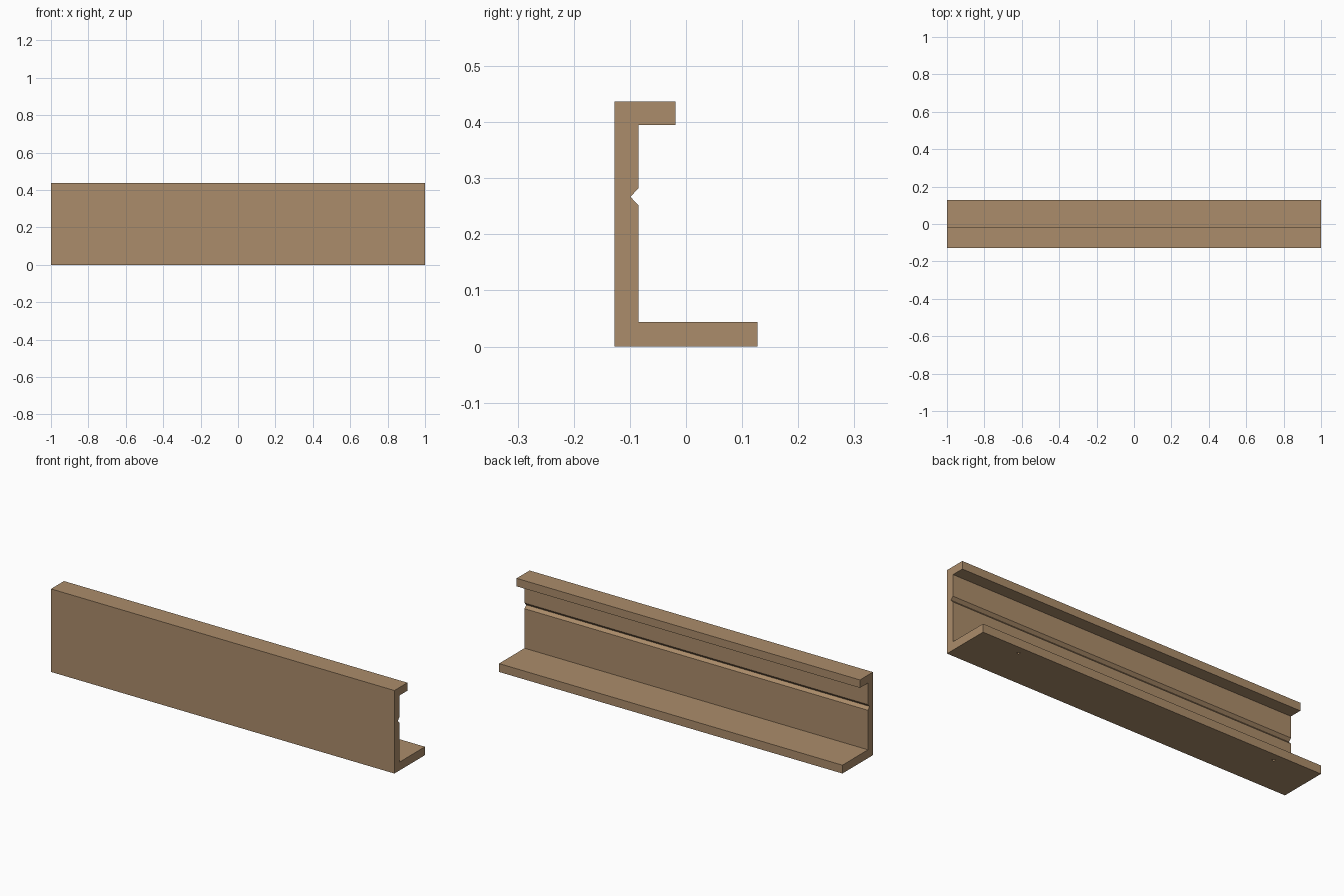
import bpy
import bmesh
from mathutils import Matrix

cube = bpy.data.objects.get("Cube")
if cube:
    bpy.data.objects.remove(cube, do_unlink=True)

# Single wood colour
wood = bpy.data.materials.new("light_brown_wood")
wood.use_nodes = True
colour = (0.41, 0.265, 0.145, 1)
wood.diffuse_color = colour
wood.node_tree.nodes["Principled BSDF"].inputs["Base Color"].default_value = colour


def add_object(name, bm):
    bmesh.ops.recalc_face_normals(bm, faces=bm.faces[:])
    mesh = bpy.data.meshes.new(name)
    bm.to_mesh(mesh)
    bm.free()
    mesh.materials.append(wood)
    obj = bpy.data.objects.new(name, mesh)
    bpy.context.collection.objects.link(obj)
    return obj


# Channel cross-section (y, z): long foot, V-grooved web, short top lip
FRONT, BACK, INNER, LIP = -0.127, 0.127, -0.085, -0.019
THICK, TOP = 0.044, 0.437
profile = [
    (FRONT, 0), (BACK, 0), (BACK, THICK), (INNER, THICK),
    (INNER, 0.252), (-0.099, 0.267), (INNER, 0.282),
    (INNER, 0.395), (LIP, 0.395), (LIP, TOP), (FRONT, TOP),
]

# Extrude the profile along the full length
bm = bmesh.new()
end = bm.faces.new([bm.verts.new((-1, y, z)) for y, z in profile])
result = bmesh.ops.extrude_face_region(bm, geom=[end])
moved = [v for v in result["geom"] if isinstance(v, bmesh.types.BMVert)]
bmesh.ops.translate(bm, verts=moved, vec=(2, 0, 0))
rail = add_object("channel_rail", bm)

# Two small blind pilot holes in the underside of the foot
bm = bmesh.new()
for x in (-0.755, 0.755):
    bmesh.ops.create_cone(bm, cap_ends=True, segments=16, radius1=0.007, radius2=0.007,
                          depth=0.04, matrix=Matrix.Translation((x, 0.085, 0)))
cutter = add_object("pilot_hole_cutter", bm)
cutter.hide_render = True

cut = rail.modifiers.new("pilot_holes", "BOOLEAN")
cut.operation = "DIFFERENCE"
cut.solver = "EXACT"
cut.object = cutter
bpy.context.view_layer.objects.active = rail
bpy.ops.object.modifier_apply(modifier=cut.name)
bpy.data.objects.remove(cutter, do_unlink=True)
